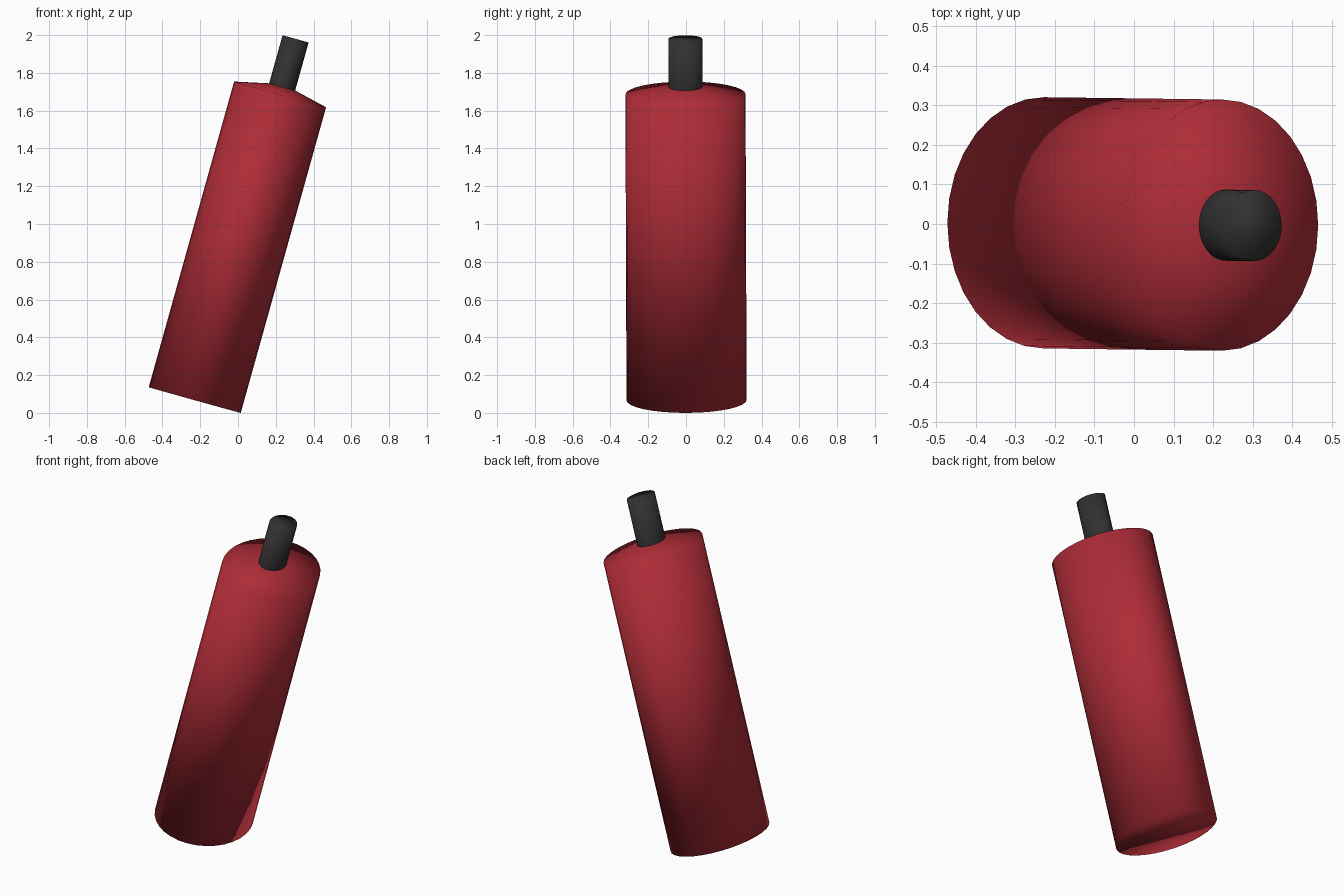
import bpy, bmesh, math
from mathutils import Matrix, Vector

if "Cube" in bpy.data.objects:
    bpy.data.objects.remove(bpy.data.objects["Cube"])

SIDES = 32
TILT = math.radians(15.6)
BASE = Vector((-0.229, 0.003, 0.068))
SQUASH = 0.795  # oval cross-section

# Shared placement: squash, lean to the right, move to the base centre
PLACE = (Matrix.Translation(BASE) @ Matrix.Rotation(TILT, 4, 'Y')
         @ Matrix.Rotation(math.radians(0.2), 4, 'X')
         @ Matrix.Diagonal((SQUASH, 1, 1, 1)))


def lathe(name, profile, color, cap_bottom, cap_top):
    """Spin (radius, height) points into a smooth oval tube with optional caps."""
    bm = bmesh.new()
    rings = []
    for r, h in profile:
        rings.append([bm.verts.new((r * math.cos(2 * math.pi * i / SIDES),
                                    r * math.sin(2 * math.pi * i / SIDES), h))
                      for i in range(SIDES)])
    for a, b in zip(rings, rings[1:]):
        for i in range(SIDES):
            j = (i + 1) % SIDES
            bm.faces.new((a[i], a[j], b[j], b[i]))
    if cap_bottom:
        bm.faces.new(rings[0][::-1])
    if cap_top:
        bm.faces.new(rings[-1])
    for f in bm.faces:
        f.smooth = True
    bm.transform(PLACE)
    me = bpy.data.meshes.new(name)
    bm.to_mesh(me)
    bm.free()
    mat = bpy.data.materials.new(name + "_material")
    mat.diffuse_color = color
    mat.use_nodes = True
    mat.node_tree.nodes["Principled BSDF"].inputs["Base Color"].default_value = mat.diffuse_color
    me.materials.append(mat)
    ob = bpy.data.objects.new(name, me)
    bpy.context.collection.objects.link(ob)
    return ob


# Red body: straight side with a shallow conical shoulder
lathe("body", [(0.318, 0), (0.318, 1.68), (0.09, 1.721)],
      (0.42, 0.025, 0.038, 1), True, False)

# Dark stem rising out of the shoulder
lathe("stem", [(0.09, 1.721), (0.09, 1.985)],
      (0.03, 0.03, 0.03, 1), False, True)
